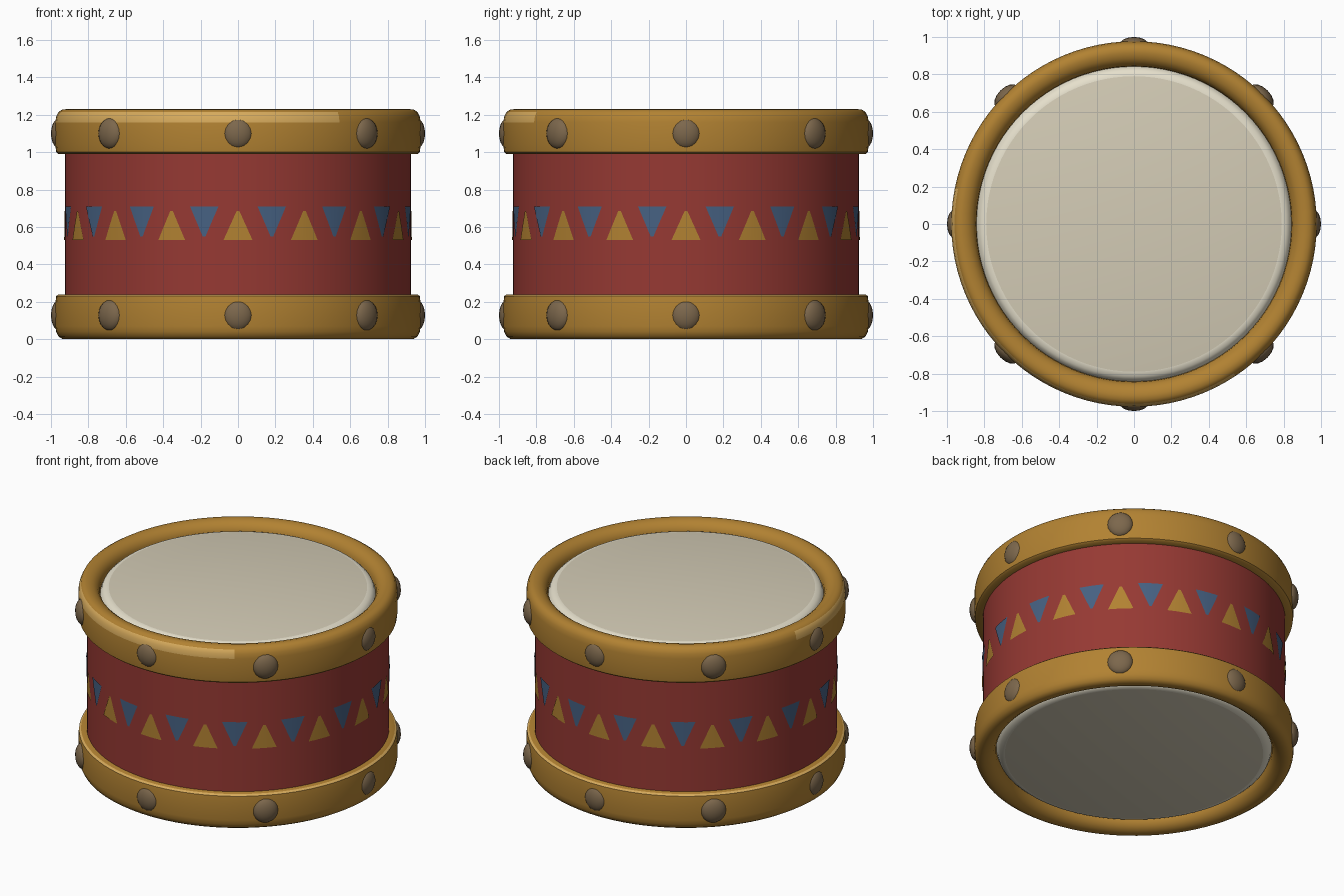
import bpy, math
from mathutils import Vector

cube = bpy.data.objects.get("Cube")
if cube:
    bpy.data.objects.remove(cube, do_unlink=True)

SEG = 96
HEIGHT = 1.23


def material(name, *rgb):
    # 0-255 display colour converted to linear
    lin = [((c / 255 + 0.055) / 1.055) ** 2.4 for c in rgb]
    m = bpy.data.materials.new(name)
    m.use_nodes = True
    m.diffuse_color = (*lin, 1)
    bsdf = m.node_tree.nodes["Principled BSDF"]
    bsdf.inputs["Base Color"].default_value = (*lin, 1)
    bsdf.inputs["Roughness"].default_value = 0.8
    return m


RED = material("red", 150, 57, 51)
GOLD = material("gold", 178, 130, 50)
PALE_GOLD = material("pale gold", 214, 170, 92)
BLUE = material("blue", 70, 97, 130)
BRONZE = material("bronze", 124, 103, 76)
CREAM = material("cream", 212, 204, 182)
PALE_CREAM = material("pale cream", 230, 224, 204)


def add_mesh(name, verts, faces, mats, angle=40):
    me = bpy.data.meshes.new(name)
    me.from_pydata(verts, [], faces)
    ob = bpy.data.objects.new(name, me)
    bpy.context.collection.objects.link(ob)
    for m in mats:
        me.materials.append(m)
    bpy.ops.object.select_all(action="DESELECT")
    ob.select_set(True)
    bpy.context.view_layer.objects.active = ob
    bpy.ops.object.mode_set(mode="EDIT")
    bpy.ops.mesh.select_all(action="SELECT")
    bpy.ops.mesh.remove_doubles(threshold=0.0001)
    bpy.ops.mesh.normals_make_consistent(inside=False)
    bpy.ops.object.mode_set(mode="OBJECT")
    bpy.ops.object.shade_smooth_by_angle(angle=math.radians(angle))
    return ob


def around(r, a, z):
    return (r * math.sin(a), -r * math.cos(a), z)


def lathe(name, profile, mats, closed=False):
    n = len(profile)
    verts = [around(r, math.tau * i / SEG, z) for i in range(SEG) for r, z in profile]
    faces = []
    for i in range(SEG):
        a, b = i * n, (i + 1) % SEG * n
        for j in range(n if closed else n - 1):
            k = (j + 1) % n
            faces.append((a + j, b + j, b + k, a + k))
    return add_mesh(name, verts, faces, mats)


# Drum body
lathe("shell", [(0.925, 0.1), (0.925, 1.13)], [RED])

# Hoops and skins, the lower ones flipped
hoop = [(0.90, 0.99), (0.96, 0.99), (0.972, 1.0), (0.977, 1.04), (0.977, 1.16),
        (0.972, 1.19), (0.96, 1.215), (0.94, 1.228), (0.915, 1.23), (0.885, 1.222),
        (0.86, 1.203), (0.845, 1.175), (0.84, 1.13), (0.90, 1.13)]
skin = [(0, 1.192), (0.79, 1.192), (0.815, 1.186), (0.833, 1.17), (0.845, 1.14)]


def flip(profile):
    return [(r, HEIGHT - z) for r, z in profile]


top_hoop = lathe("top_hoop", hoop, [GOLD, PALE_GOLD], True)
bottom_hoop = lathe("bottom_hoop", flip(hoop), [GOLD, PALE_GOLD], True)
for name, prof in (("top_skin", skin), ("bottom_skin", flip(skin))):
    ob = lathe(name, prof, [CREAM, PALE_CREAM])
    for p in ob.data.polygons:
        if Vector(p.center[:2]).length > 0.78:
            p.material_index = 1

# Worn pale edges on the hoops
for p in top_hoop.data.polygons:
    x, y, z = p.center
    if 1.17 < z < 1.215 and math.hypot(x, y) > 0.95 and x + 1.6 * y < -0.7:
        p.material_index = 1
for p in bottom_hoop.data.polygons:
    x, y, z = p.center
    if z > 0.23 and 0.96 < math.hypot(x, y) < 0.975:
        p.material_index = 1


# Painted triangles as thin curved plates
def triangle_plate(name, angle, z_base, z_tip, width, mat):
    rows, cols, r = 2, 6, 0.929
    verts, faces = [], []
    for i in range(rows + 1):
        t = i / rows
        w = width * (1 - 0.9 * t)
        for j in range(cols + 1):
            a = angle + w * (j / cols - 0.5) / r
            verts.append(around(r, a, z_base + (z_tip - z_base) * t))
    for i in range(rows):
        for j in range(cols):
            a = i * (cols + 1) + j
            quad = (a, a + 1, a + cols + 2, a + cols + 1)
            faces.append(quad if z_tip > z_base else quad[::-1])
    ob = add_mesh(name, verts, faces, [mat])
    # open sheet: make sure it faces outwards
    p = ob.data.polygons[0]
    if p.normal.dot(Vector((p.center.x, p.center.y, 0))) < 0:
        ob.data.flip_normals()


STEPS = 16
for i in range(STEPS):
    a = math.tau * i / STEPS
    triangle_plate("yellow_triangle", a, 0.53, 0.685, 0.155, GOLD)
    triangle_plate("blue_triangle", a + math.pi / STEPS, 0.71, 0.55, 0.155, BLUE)

# Domed studs on both hoops
for z, label in ((1.1, "top_stud"), (0.128, "bottom_stud")):
    for i in range(8):
        a = math.tau * i / 8
        r = 0.955 if i % 2 == 0 else 0.965
        bpy.ops.mesh.primitive_uv_sphere_add(segments=16, ring_count=10, radius=1,
                                             location=around(r, a, z), rotation=(0, 0, a))
        ob = bpy.context.object
        ob.name = label
        ob.scale = (0.08, 0.045, 0.082)
        ob.data.materials.append(BRONZE)
        bpy.ops.object.shade_smooth_by_angle(angle=math.radians(60))
